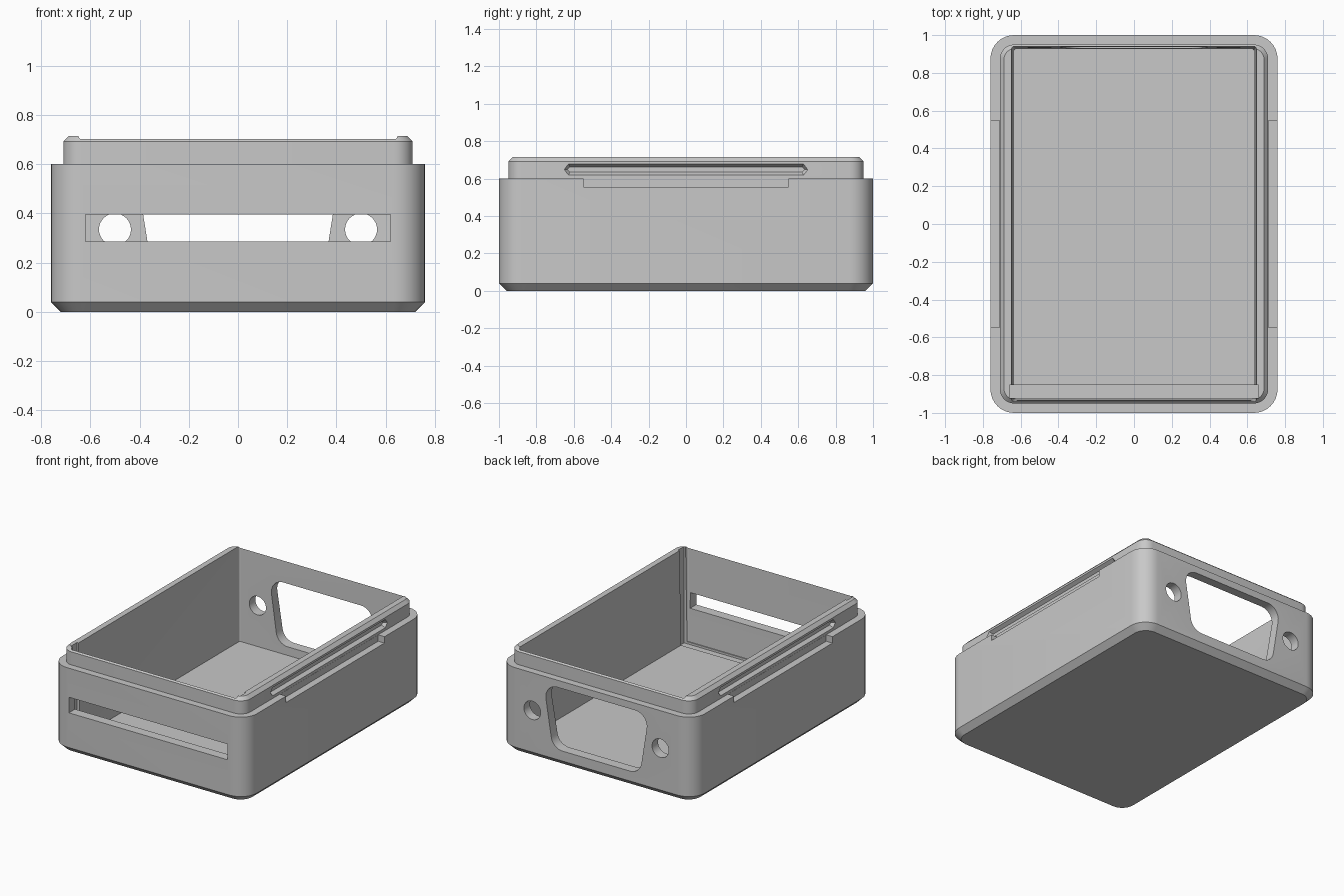
import bpy, bmesh, math
from mathutils import Vector

cube = bpy.data.objects.get("Cube")
if cube:
    bpy.data.objects.remove(cube, do_unlink=True)

grey = bpy.data.materials.new("plain grey")
grey.use_nodes = True
GREY = (0.58, 0.58, 0.58, 1)
grey.diffuse_color = GREY
grey.node_tree.nodes["Principled BSDF"].inputs["Base Color"].default_value = GREY


def fillet(corners, r, steps=8):
    """Round every corner of a convex, counter-clockwise 2D outline."""
    out = []
    for i, c in enumerate(corners):
        p = Vector(c)
        a = (Vector(corners[i - 1]) - p).normalized()
        b = (Vector(corners[(i + 1) % len(corners)]) - p).normalized()
        half = a.angle(b) / 2
        centre = p + (a + b).normalized() * r / math.sin(half)
        start = math.atan2(-a.x, a.y) + math.pi / 2
        spoke = p + a * r / math.tan(half) - centre
        start = math.atan2(spoke.y, spoke.x)
        sweep = math.pi - 2 * half
        for k in range(steps + 1):
            t = start + sweep * k / steps
            out.append(centre + Vector((math.cos(t), math.sin(t))) * r)
    return out


def rect(x, y):
    return [(-x, -y), (x, -y), (x, y), (-x, y)]


def level(x, y, r, z):
    """Rounded rectangle at height z."""
    return [(p.x, p.y, z) for p in fillet(rect(x, y), r)]


def loft(name, rings):
    """Closed solid through rings that have equal point counts."""
    bm = bmesh.new()
    loops = [[bm.verts.new(p) for p in ring] for ring in rings]
    n = len(loops[0])
    for low, high in zip(loops, loops[1:]):
        for i in range(n):
            j = (i + 1) % n
            bm.faces.new((low[i], low[j], high[j], high[i]))
    bm.faces.new(loops[0][::-1])
    bm.faces.new(loops[-1])
    bmesh.ops.recalc_face_normals(bm, faces=bm.faces)
    mesh = bpy.data.meshes.new(name)
    bm.to_mesh(mesh)
    bm.free()
    mesh.materials.append(grey)
    obj = bpy.data.objects.new(name, mesh)
    bpy.context.collection.objects.link(obj)
    return obj


def box(name, x, y, z):
    base = [(x[0], y[0]), (x[1], y[0]), (x[1], y[1]), (x[0], y[1])]
    return loft(name, [[(*p, h) for p in base] for h in z])


def along_y(name, outline, y0, y1):
    return loft(name, [[(p[0], y, p[1]) for p in outline] for y in (y0, y1)])


# Shell: chamfered base, straight walls, stepped lip with chamfered rim
shell = loft("enclosure_shell", [
    level(0.72, 0.96, 0.09, 0),
    level(0.76, 1.0, 0.125, 0.04),
    level(0.76, 1.0, 0.125, 0.6),
    level(0.71, 0.95, 0.075, 0.6),
    level(0.71, 0.95, 0.075, 0.692),
    level(0.688, 0.928, 0.055, 0.715)])

# Cavity with slight draft, and the panel groove behind the front wall
cutters = [
    loft("cavity_cutter", [level(0.636, 0.927, 0.012, 0.05),
                           level(0.648, 0.941, 0.012, 0.75)]),
    box("panel_groove_cutter", (-0.66, 0.66), (-0.92, -0.853), (0.035, 0.8)),
    # Front slot
    box("front_slot_cutter", (-0.62, 0.62), (-1.1, -0.89), (0.285, 0.395))]

# Tapered socket opening and its two screw holes in the back wall
socket = fillet([(-0.34, 0.11), (0.34, 0.11), (0.41, 0.55), (-0.41, 0.55)], 0.09)
cutters.append(along_y("socket_cutter", socket, 0.85, 1.1))
for side in (-1, 1):
    hole = [(side * 0.5 + 0.065 * math.cos(math.tau * i / 32),
             0.335 + 0.065 * math.sin(math.tau * i / 32)) for i in range(32)]
    cutters.append(along_y("screw_hole_cutter", hole, 0.85, 1.1))


def snap_ring(x, tip, shoulder, half):
    """Long hexagon on a side wall."""
    zc = 0.648
    return [(x, -tip, zc), (x, -shoulder, zc - half), (x, shoulder, zc - half),
            (x, tip, zc), (x, shoulder, zc + half), (x, -shoulder, zc + half)]


# Snap grooves in the lip and pry notches in the body, both sides
for side in (-1, 1):
    cutters.append(loft("snap_groove_cutter", [
        snap_ring(side * 0.715, 0.655, 0.63, 0.032),
        snap_ring(side * 0.685, 0.635, 0.62, 0.014)]))
    cutters.append(box("pry_notch_cutter", sorted((side * 0.711, side * 0.8)),
                       (-0.548, 0.548), (0.555, 0.615)))

# Cut everything out of the shell
bpy.ops.object.select_all(action="DESELECT")
bpy.context.view_layer.objects.active = shell
shell.select_set(True)
for cutter in cutters:
    cutter.hide_render = True
    mod = shell.modifiers.new("cut", "BOOLEAN")
    mod.operation = "DIFFERENCE"
    mod.solver = "EXACT"
    mod.object = cutter
    bpy.ops.object.modifier_apply(modifier=mod.name)
    bpy.data.objects.remove(cutter, do_unlink=True)

bpy.ops.object.shade_smooth_by_angle(angle=math.radians(25))
